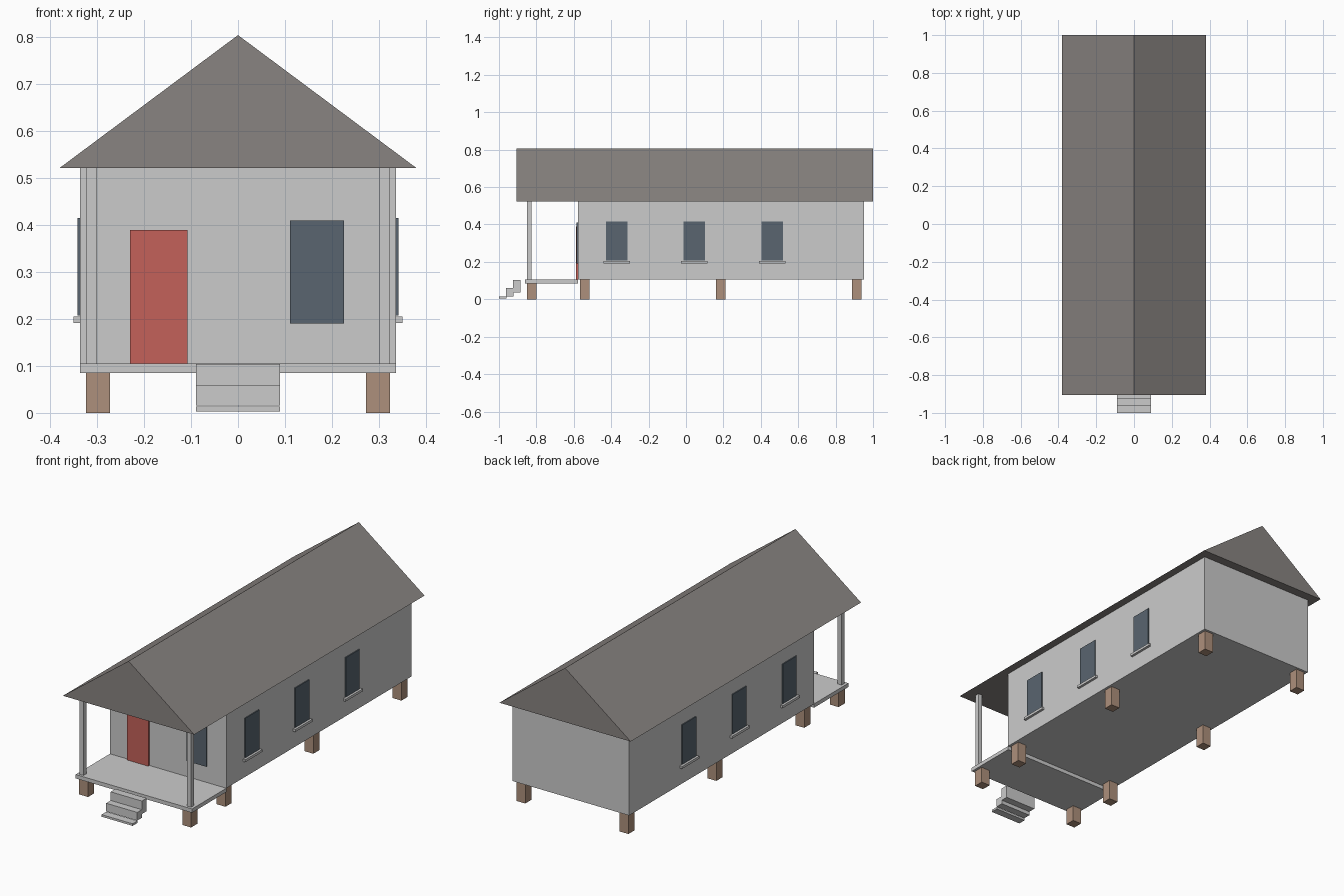
import bpy
import bmesh

if "Cube" in bpy.data.objects:
    bpy.data.objects.remove(bpy.data.objects["Cube"])


def material(name, rgb):
    m = bpy.data.materials.new(name)
    m.diffuse_color = (*rgb, 1)
    m.use_nodes = True
    m.node_tree.nodes["Principled BSDF"].inputs["Base Color"].default_value = m.diffuse_color
    return m


RED = material("door_red", (0.55, 0.12, 0.10))
GLASS = material("dark_glass", (0.10, 0.13, 0.16))
ROOF = material("roof_grey", (0.25, 0.23, 0.22))
WOOD = material("pier_wood", (0.42, 0.28, 0.20))


def finish(name, bm, mat):
    bmesh.ops.recalc_face_normals(bm, faces=bm.faces)
    me = bpy.data.meshes.new(name)
    bm.to_mesh(me)
    bm.free()
    ob = bpy.data.objects.new(name, me)
    bpy.context.collection.objects.link(ob)
    if mat:
        me.materials.append(mat)
    return ob


def box(name, x, y, z, mat=None):
    """Box from (min, max) ranges on each axis."""
    bm = bmesh.new()
    bmesh.ops.create_cube(bm, size=1)
    for v in bm.verts:
        v.co = [(r[0] + r[1]) / 2 + c * (r[1] - r[0])
                for c, r in zip(v.co, (x, y, z))]
    return finish(name, bm, mat)


def both_sides(name, x, y, z, mat=None):
    """The same box on the right and left."""
    box(name + "_right", x, y, z, mat)
    box(name + "_left", (-x[1], -x[0]), y, z, mat)


# Gable roof: triangle extruded along y
bm = bmesh.new()
tri = bm.faces.new([bm.verts.new(p) for p in
                    ((-0.38, -0.905, 0.522), (0.38, -0.905, 0.522), (0, -0.905, 0.805))])
ext = bmesh.ops.extrude_face_region(bm, geom=[tri], use_keep_orig=False)
bmesh.ops.translate(bm, vec=(0, 1.905, 0),
                    verts=[g for g in ext["geom"] if isinstance(g, bmesh.types.BMVert)])
if len(bm.faces) == 4:
    bmesh.ops.holes_fill(bm, edges=bm.edges)
finish("roof", bm, ROOF)

# House body and porch
box("house_body", (-0.337, 0.337), (-0.578, 0.952), (0.105, 0.522))
box("porch_floor", (-0.337, 0.337), (-0.862, -0.578), (0.085, 0.105))
both_sides("porch_post", (0.300, 0.323), (-0.849, -0.826), (0.105, 0.522))

# Piers
for i, (y, top) in enumerate(((-0.825, 0.085), (-0.541, 0.105), (0.186, 0.105), (0.914, 0.105))):
    both_sides(f"pier_{i}", (0.273, 0.324), (y - 0.0255, y + 0.0255), (0, top), WOOD)

# Entry steps
for i, (y0, y1, z0, z1) in enumerate(((-1.0, -0.96, 0.003, 0.014),
                                      (-0.962, -0.922, 0.016, 0.059),
                                      (-0.924, -0.884, 0.036, 0.104))):
    box(f"step_{i}", (-0.09, 0.09), (y0, y1), (z0, z1))

# Front door and window
box("front_door", (-0.23, -0.108), (-0.588, -0.575), (0.105, 0.39), RED)
box("front_window", (0.111, 0.226), (-0.585, -0.575), (0.19, 0.41), GLASS)

# Side windows with sills
for i, y in enumerate((-0.37, 0.045, 0.461)):
    both_sides(f"side_window_{i}", (0.334, 0.342), (y - 0.0575, y + 0.0575), (0.208, 0.415), GLASS)
    both_sides(f"window_sill_{i}", (0.334, 0.35), (y - 0.071, y + 0.071), (0.192, 0.205))
